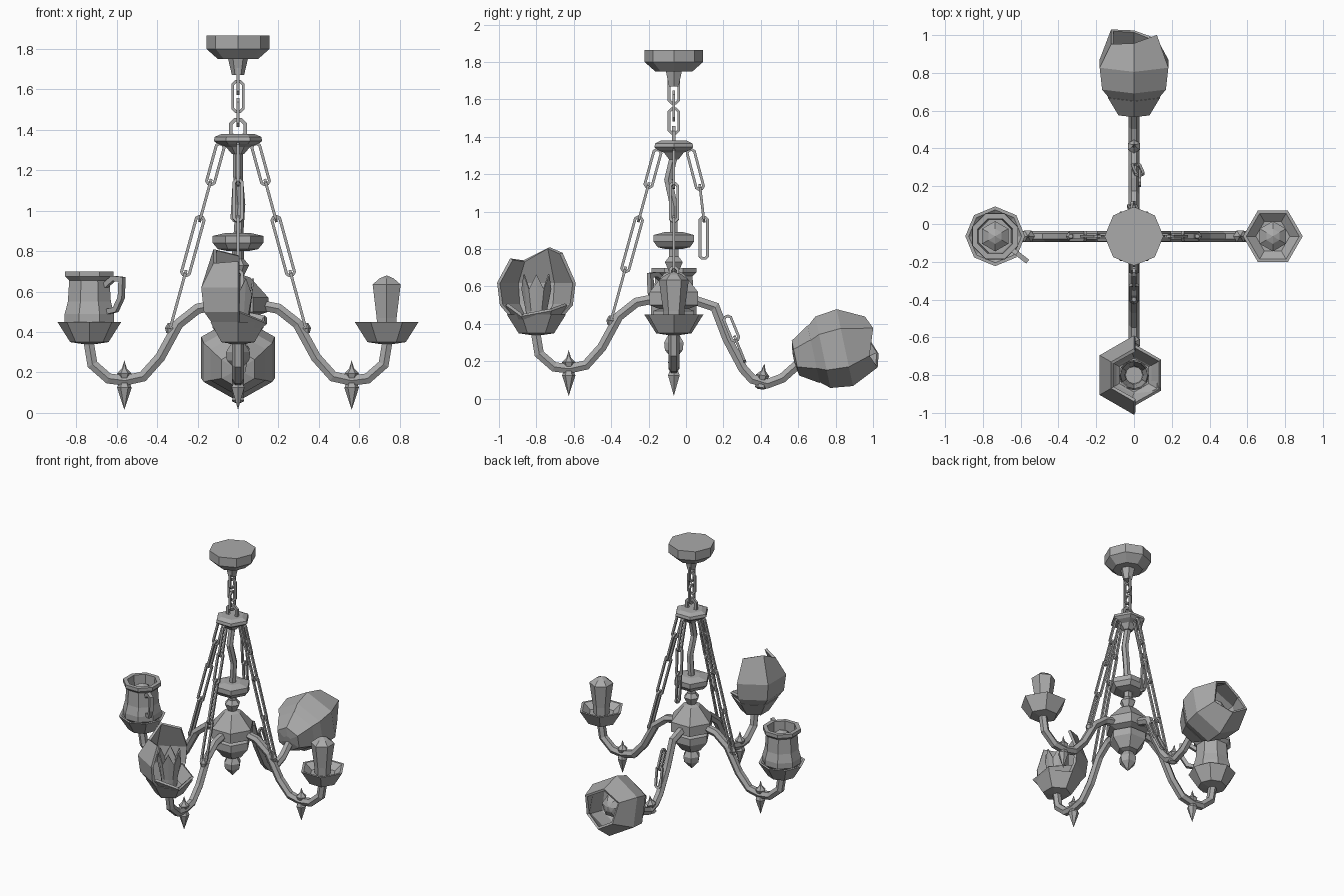
import bpy, bmesh
from math import cos, sin, pi, radians
from mathutils import Matrix, Vector

cube = bpy.data.objects.get("Cube")
if cube:
    bpy.data.objects.remove(cube)

metal = bpy.data.materials.new("dull_grey")
metal.use_nodes = True
GREY = (0.4, 0.4, 0.4, 1)
metal.diffuse_color = GREY
metal.node_tree.nodes["Principled BSDF"].inputs["Base Color"].default_value = GREY

CENTRE = Matrix.Translation((0, -0.065, 0))
FLAT = Vector((0, 1, 0))


def finish(name, bm, matrix, wall=0):
    mesh = bpy.data.meshes.new(name)
    bm.to_mesh(mesh)
    bm.free()
    mesh.materials.append(metal)
    obj = bpy.data.objects.new(name, mesh)
    obj.matrix_world = matrix
    bpy.context.collection.objects.link(obj)
    if wall:
        mod = obj.modifiers.new("wall", "SOLIDIFY")
        mod.thickness = wall
        mod.offset = -1
    return obj


def lathe(name, profile, matrix, sides=6, phase=0, keep=None, jag=None, wall=0):
    """Spin a bottom-to-top profile of (radius, z); jag shifts the last ring."""
    bm = bmesh.new()
    rings = []
    for i, (r, z) in enumerate(profile):
        ring = []
        for j in range(sides):
            a = radians(phase) + 2 * pi * j / sides
            dz = jag[j % len(jag)] if jag and i == len(profile) - 1 else 0
            ring.append(bm.verts.new((r * cos(a), r * sin(a), z + dz)))
        rings.append(ring)
    for low, high in zip(rings, rings[1:]):
        for j in keep or range(sides):
            k = (j + 1) % sides
            bm.faces.new((low[j], low[k], high[k], high[j]))
    if not wall:
        bm.faces.new(rings[0][::-1])
        bm.faces.new(rings[-1])
    loose = [v for v in bm.verts if not v.link_faces]
    bmesh.ops.delete(bm, geom=loose, context="VERTS")
    bmesh.ops.remove_doubles(bm, verts=bm.verts, dist=1e-5)
    return finish(name, bm, matrix, wall)


def sweep(name, points, radius, matrix, normal=FLAT, sides=6, closed=False):
    """Sweep a polygon section along a path lying in the plane of normal."""
    pts = [Vector(p) for p in points]
    n = len(pts)
    bm = bmesh.new()
    rings = []
    for i, p in enumerate(pts):
        a = (p - pts[i - 1]) if closed or i else pts[1] - p
        b = (pts[(i + 1) % n] - p) if closed or i < n - 1 else a
        a, b = a.normalized(), b.normalized()
        t = (a + b).normalized()
        side = normal.cross(t).normalized()
        up = t.cross(side)
        miter = 1 / max(t.dot(a), 0.5)
        rings.append([bm.verts.new(
            p + radius * (miter * cos(w) * side + sin(w) * up))
            for w in (2 * pi * (j + 0.5) / sides for j in range(sides))])
    for i in range(n if closed else n - 1):
        low, high = rings[i], rings[(i + 1) % n]
        for j in range(sides):
            k = (j + 1) % sides
            bm.faces.new((low[j], low[k], high[k], high[j]))
    if not closed:
        bm.faces.new(rings[0])
        bm.faces.new(rings[-1])
    bmesh.ops.recalc_face_normals(bm, faces=bm.faces)
    return finish(name, bm, matrix)


def link(name, start, end, half, normal, matrix, bar=0.01):
    """One long chain link with clipped corners."""
    a, b = Vector(start), Vector(end)
    d = (b - a).normalized()
    s = normal.cross(d).normalized() * half
    c = d * half * 0.6
    path = [a + s * 0.4, a + s + c, b + s - c, b + s * 0.4,
            b - s * 0.4, b - s - c, a - s + c, a - s * 0.4]
    return sweep(name, path, bar, matrix, normal, 4, True)


def chain(name, points, matrix, half=0.02):
    """Links along a path, each turned a quarter from the last."""
    for i, (p, q) in enumerate(zip(points, points[1:])):
        p, q = Vector(p), Vector(q)
        d = (q - p).normalized()
        flat = FLAT if i % 2 == 0 else FLAT.cross(d)
        link(f"{name}_{i + 1}", p - d * 0.01, q + d * 0.01, half, flat, matrix)


# Ceiling mount, hanging chain and upper plate
lathe("ceiling_mount", [(0.1, 1.75), (0.156, 1.8), (0.156, 1.865)], CENTRE, 8)
lathe("mount_socket", [(0.03, 1.67), (0.05, 1.755)], CENTRE, 6)
X = Vector((1, 0, 0))
for i, (top, bottom) in enumerate([(1.72, 1.58), (1.64, 1.49), (1.55, 1.42)]):
    link(f"hanging_link_{i + 1}", (0, 0, top), (0, 0, bottom), 0.026,
         FLAT if i % 2 else X, CENTRE)
link("plate_loop", (0, 0, 1.45), (0, 0, 1.36), 0.036, FLAT, CENTRE, 0.013)
lathe("upper_plate", [(0.03, 1.28), (0.06, 1.315), (0.1, 1.33), (0.12, 1.345),
                      (0.115, 1.365), (0.08, 1.38)], CENTRE)

# Bent stem, collar and central body
sweep("bent_stem", [(0, 0, 1.3), (0, -0.03, 1.17), (0.012, 0, 1.03),
                    (0, 0, 0.85)], 0.024, CENTRE, X)
lathe("stem_collar", [(0.05, 0.8), (0.1, 0.81), (0.125, 0.84), (0.125, 0.875),
                      (0.06, 0.89)], CENTRE)
lathe("central_body", [(0, 0.2), (0.055, 0.26), (0.06, 0.3), (0.035, 0.34),
                       (0.07, 0.35), (0.125, 0.42), (0.125, 0.47), (0.09, 0.48),
                       (0.15, 0.5), (0.15, 0.57), (0.06, 0.67), (0.03, 0.68),
                       (0.055, 0.73), (0.03, 0.76), (0.03, 0.81)], CENTRE)

ARM = [(0.1, 0.535), (0.2, 0.515), (0.295, 0.44), (0.385, 0.275), (0.47, 0.18),
       (0.56, 0.16), (0.64, 0.17), (0.72, 0.24), (0.74, 0.36)]
DROOPED = [(0.1, 0.53), (0.22, 0.49), (0.285, 0.32), (0.37, 0.16), (0.42, 0.105),
           (0.5, 0.08), (0.58, 0.11), (0.67, 0.19)]
CUP = [(0.03, -0.01), (0.095, 0), (0.158, 0.1), (0.14, 0.1), (0.09, 0.06)]
BULB = [(0.053, 0.06), (0.057, 0.12), (0.08, 0.285), (0.04, 0.315), (0, 0.33)]
SHADE = [(0.11, 0.05), (0.195, 0.15), (0.21, 0.27), (0.14, 0.42)]
FINIAL_TOP = [(0.02, 0), (0.036, 0.035), (0.012, 0.06), (0, 0.1)]
FINIAL_TIP = [(0, -0.145), (0.036, -0.035), (0.02, 0)]

for side, angle in {"left": 0, "back": 90, "right": 180, "front": -90}.items():
    frame = CENTRE @ Matrix.Rotation(radians(angle), 4, "Z")
    broken = side == "back"

    # Curved arm and its finial
    sweep(f"{side}_arm", [(r, 0, z) for r, z in (DROOPED if broken else ARM)],
          0.029, frame)
    if broken:
        knob = frame @ Matrix.Translation((0.47, 0, 0.09)) @ Matrix.Rotation(0.15, 4, "Y")
        tip = [(0.015, -0.04), (0.034, -0.03), (0.02, 0)]
        head = frame @ Matrix.Translation((0.65, 0, 0.217)) @ Matrix.Rotation(radians(78), 4, "Y")
    else:
        knob = frame @ Matrix.Translation((0.562, 0, 0.16))
        tip = FINIAL_TIP
        head = frame @ Matrix.Translation((0.735, 0, 0.35))
    lathe(f"{side}_finial_top", FINIAL_TOP, knob)
    lathe(f"{side}_finial_tip", tip, knob)

    # Support chain, snapped on the drooping arm
    if broken:
        chain("back_chain", [(0.09, 0, 1.32), (0.14, 0, 1.13),
                             (0.16, 0.01, 0.96), (0.16, 0, 0.76)], frame)
        chain("back_loose_chain", [(0.285, -0.03, 0.43), (0.33, -0.03, 0.32),
                                   (0.375, -0.01, 0.21)], frame)
    else:
        top, end = Vector((0.087, 0, 1.32)), Vector((0.335, 0, 0.42))
        chain(f"{side}_chain", [top.lerp(end, f) for f in (0, 0.2, 0.4, 0.7, 1)], frame)
        lathe(f"{side}_chain_hook", [(0.02, 0.395), (0.026, 0.42), (0.012, 0.445)],
              frame @ Matrix.Translation((0.335, 0, 0)))

    # Cup and whatever it holds
    lathe(f"{side}_cup", CUP, head, 8 if side == "right" else 6)
    if side == "front":
        lathe("front_broken_bulb", BULB[:3], head, 12, 30,
              jag=[0.03, -0.05], wall=0.008)
        lathe("front_broken_shade", SHADE, head, keep=[3, 4, 5],
              jag=[-0.02, 0, 0, 0.01, 0.04, -0.03], wall=0.018)
        lathe("front_shade_shards", [(0.11, 0.05), (0.165, 0.12)], head,
              keep=[0, 1, 2], jag=[0.03, -0.03, 0, 0.03], wall=0.018)
    else:
        lathe(f"{side}_bulb", BULB, head, 6, 30)
    if side == "back":
        lathe("back_shade", SHADE, head, jag=[0, 0.02, -0.03, -0.01, 0.02, -0.03],
              wall=0.018)
    if side == "right":
        # Mug used in place of a shade
        lathe("mug", [(0.1, 0.065), (0.132, 0.1), (0.132, 0.14), (0.115, 0.2),
                      (0.108, 0.305), (0.13, 0.325), (0.13, 0.35), (0.1, 0.35),
                      (0.092, 0.09)], head, 8, 22.5)
        sweep("mug_handle", [(0.1, 0, 0.28), (0.15, 0, 0.315), (0.205, 0, 0.31),
                             (0.2, 0, 0.22), (0.165, 0, 0.16), (0.11, 0, 0.15)],
              0.018, head @ Matrix.Rotation(radians(142), 4, "Z"), sides=4)
